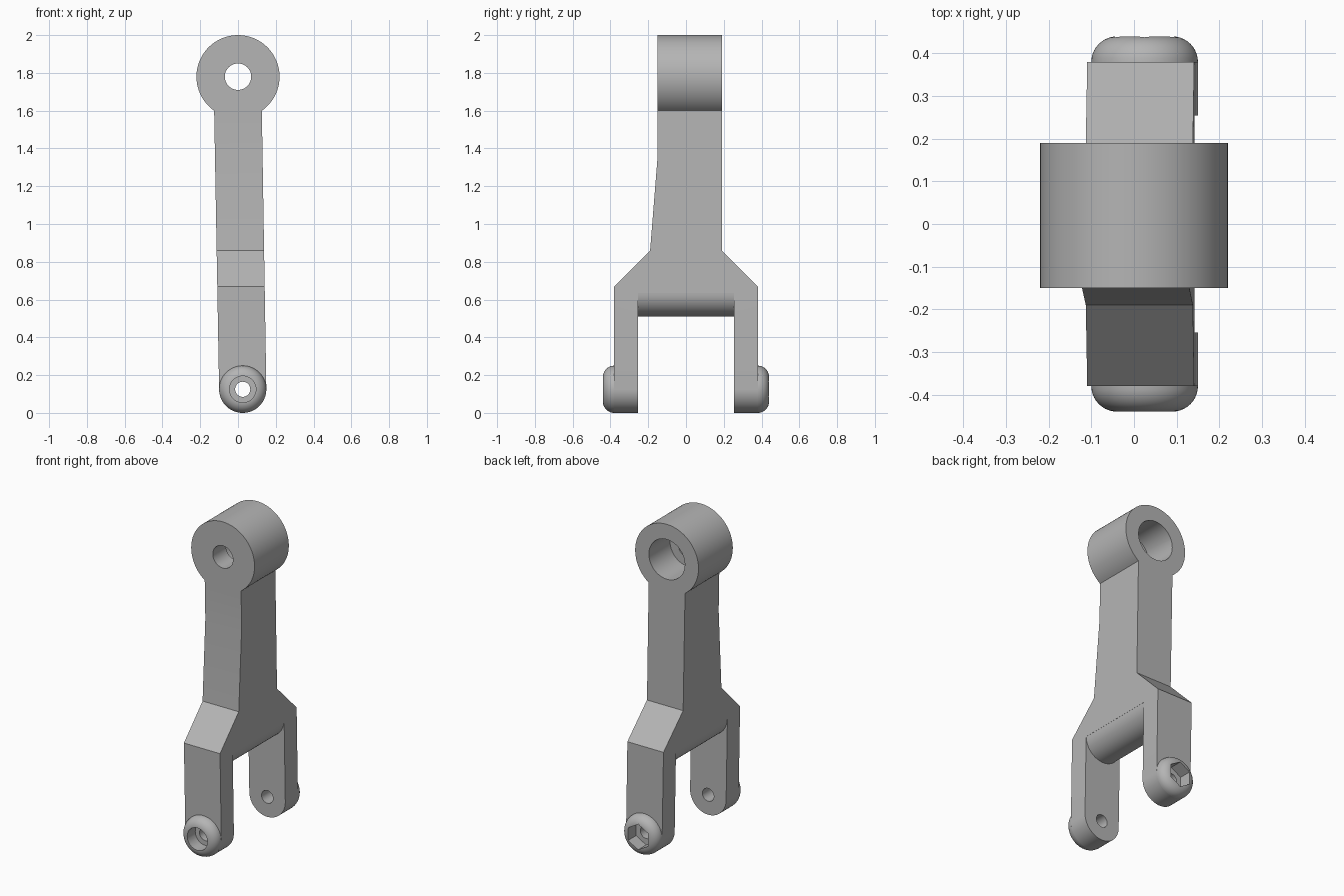
import bpy, bmesh, math
from mathutils import Vector

cube = bpy.data.objects.get("Cube")
if cube:
    bpy.data.objects.remove(cube, do_unlink=True)

grey = bpy.data.materials.new("plain grey")
grey.use_nodes = True
grey.diffuse_color = (0.46, 0.46, 0.46, 1)
grey.node_tree.nodes["Principled BSDF"].inputs["Base Color"].default_value = (0.46, 0.46, 0.46, 1)

EYE, EYE_R = (0, 1.78), 0.22
LUG, LUG_R = (0.025, 0.125), 0.125
HOLE_R = 0.04
FRONT, BACK = -0.15, 0.19      # faces of the eye
PRONG_IN, PRONG_OUT, BOSS_OUT = 0.255, 0.38, 0.44


def arc(centre, r, start, end, steps):
    """Points on an arc, angles in degrees."""
    angles = [math.radians(start + (end - start) * i / steps) for i in range(steps + 1)]
    return [(centre[0] + r * math.cos(a), centre[1] + r * math.sin(a)) for a in angles]


def make_object(name, bm):
    bmesh.ops.recalc_face_normals(bm, faces=bm.faces)
    mesh = bpy.data.meshes.new(name)
    bm.to_mesh(mesh)
    bm.free()
    mesh.materials.append(grey)
    obj = bpy.data.objects.new(name, mesh)
    bpy.context.collection.objects.link(obj)
    return obj


def prism(name, points, axis, a, b):
    """Extrude an outline along y (points are x, z) or along x (points are y, z)."""
    bm = bmesh.new()
    place = (lambda p: (p[0], a, p[1])) if axis == "y" else (lambda p: (a, p[0], p[1]))
    face = bm.faces.new([bm.verts.new(place(p)) for p in points])
    new = bmesh.ops.extrude_face_region(bm, geom=[face])["geom"]
    shift = Vector((0, b - a, 0)) if axis == "y" else Vector((b - a, 0, 0))
    bmesh.ops.translate(bm, vec=shift, verts=[v for v in new if isinstance(v, bmesh.types.BMVert)])
    return make_object(name, bm)


def rod(centre, r, a, b, sides=48, turn=0):
    return prism("cutter", arc(centre, r, turn, turn + 360, sides)[:-1], "y", a, b)


def boolean(obj, cutter, operation="DIFFERENCE"):
    """Apply a boolean and remove its cutter."""
    cutter.hide_render = True
    mod = obj.modifiers.new("cut", "BOOLEAN")
    mod.operation, mod.solver, mod.object = operation, "EXACT", cutter
    bpy.context.view_layer.objects.active = obj
    bpy.ops.object.modifier_apply(modifier=mod.name)
    bpy.data.objects.remove(cutter, do_unlink=True)


def smooth(obj):
    bpy.ops.object.select_all(action="DESELECT")
    obj.select_set(True)
    bpy.context.view_layer.objects.active = obj
    bpy.ops.object.shade_smooth_by_angle(angle=math.radians(30))


# Forked arm: front outline trimmed by the side profile
outline = arc(EYE, EYE_R, -55, 235, 80) + arc(LUG, LUG_R, 180, 360, 40)
arm = prism("forked_arm", outline, "y", -0.5, 0.5)
profile = [(FRONT, 2.1), (FRONT, 1.36), (-0.19, 0.86), (-PRONG_OUT, 0.67), (-PRONG_OUT, -0.1),
           (PRONG_OUT, -0.1), (PRONG_OUT, 0.67), (BACK, 0.86), (BACK, 2.1)]
boolean(arm, prism("cutter", profile, "x", -0.5, 0.5), "INTERSECT")

# Gap between the prongs, with a rounded crotch
gap = [(-0.4, -0.1), (0.4, -0.1), (0.4, 0.635)]
gap += arc((0.017, 0.635), 0.124, 0, -180, 32) + [(-0.4, 0.635)]
boolean(arm, prism("cutter", gap, "y", -PRONG_IN, PRONG_IN))

# Eye bore with a wide counterbore from the back
boolean(arm, rod(EYE, 0.07, -0.3, 0.3))
boolean(arm, rod(EYE, 0.125, BACK - 0.21, 0.3))


def boss(name, side):
    """Domed cap turned around the lug axis."""
    bm = bmesh.new()
    fillet = arc((LUG_R - 0.06, PRONG_OUT), 0.06, 0, 90, 10)
    pts = [(0, PRONG_OUT)] + fillet + [(0, BOSS_OUT)]
    verts = [bm.verts.new((LUG[0] + r, side * y, LUG[1])) for r, y in pts]
    edges = [bm.edges.new(pair) for pair in zip(verts, verts[1:])]
    bmesh.ops.spin(bm, geom=verts + edges, cent=(LUG[0], 0, LUG[1]), axis=(0, 1, 0),
                   angle=math.tau, steps=64, use_merge=True)
    bmesh.ops.remove_doubles(bm, verts=bm.verts, dist=0.0001)
    return make_object(name, bm)


# Bosses: round screw seat in front, hexagonal nut pocket behind
front_boss = boss("front_boss", -1)
back_boss = boss("back_boss", 1)
for part in (arm, front_boss, back_boss):
    boolean(part, rod(LUG, HOLE_R, -0.6, 0.6))
for part in (arm, front_boss):
    boolean(part, rod(LUG, 0.07, -0.6, -0.36))
for part in (arm, back_boss):
    boolean(part, rod(LUG, 0.08, 0.36, 0.6, sides=6, turn=30))
for part in (arm, front_boss, back_boss):
    smooth(part)
